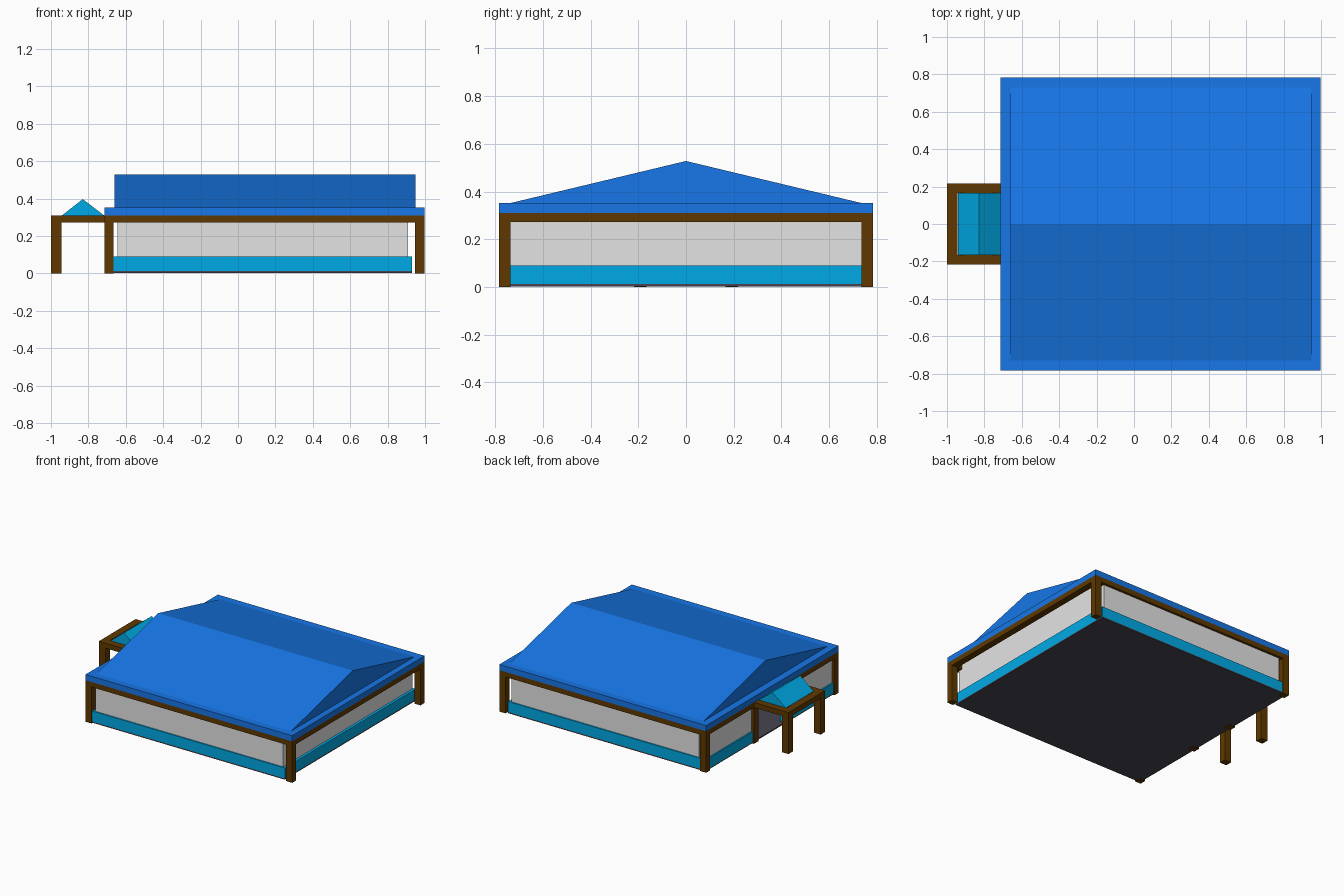
import bpy, bmesh

if "Cube" in bpy.data.objects:
    bpy.data.objects.remove(bpy.data.objects["Cube"])


def mat(name, r, g, b):
    lin = lambda c: c / 12.92 if c <= 0.04045 else ((c + 0.055) / 1.055) ** 2.4
    m = bpy.data.materials.new(name)
    m.diffuse_color = (lin(r / 255), lin(g / 255), lin(b / 255), 1)
    m.use_nodes = True
    m.node_tree.nodes["Principled BSDF"].inputs["Base Color"].default_value = m.diffuse_color
    return m


BLUE = mat("roof blue", 24, 123, 238)
TEAL = mat("wall teal", 0, 170, 230)
GRAY = mat("panel gray", 228, 228, 228)
BROWN = mat("timber brown", 96, 57, 0)
DARK = mat("floor dark", 71, 68, 79)


def finish(bm, name, m):
    bmesh.ops.recalc_face_normals(bm, faces=bm.faces)
    me = bpy.data.meshes.new(name)
    bm.to_mesh(me)
    bm.free()
    me.materials.append(m)
    ob = bpy.data.objects.new(name, me)
    bpy.context.collection.objects.link(ob)
    return ob


def box(name, m, x0, x1, y0, y1, z0, z1):
    bm = bmesh.new()
    bmesh.ops.create_cube(bm, size=1)
    for v in bm.verts:
        v.co = (x0 if v.co.x < 0 else x1, y0 if v.co.y < 0 else y1, z0 if v.co.z < 0 else z1)
    return finish(bm, name, m)


def prism(name, m, tri, offset):
    bm = bmesh.new()
    f = bm.faces.new([bm.verts.new(p) for p in tri])
    ext = bmesh.ops.extrude_face_region(bm, geom=[f], use_keep_orig=True)
    verts = [g for g in ext["geom"] if isinstance(g, bmesh.types.BMVert)]
    bmesh.ops.translate(bm, verts=verts, vec=offset)
    return finish(bm, name, m)


# Floor
box("floor", DARK, -0.703, 0.93, -0.775, 0.775, 0.003, 0.012)

# Main roof: slab and gable
box("roof_slab", BLUE, -0.715, 0.997, -0.783, 0.783, 0.31, 0.353)
prism("gable_roof", BLUE, [(-0.66, -0.735, 0.352), (-0.66, 0.735, 0.352), (-0.66, 0, 0.528)],
      (1.61, 0, 0))

# Timber beams around the top of the walls
for x0, x1, n in ((-0.715, -0.665, "left"), (0.947, 0.997, "right")):
    box(n + "_beam", BROWN, x0, x1, -0.783, 0.783, 0.272, 0.31)

for s, n in ((-1, "front"), (1, "back")):
    def yr(a, b):
        return sorted((s * a, s * b))
    # Long beam and corner posts
    box(n + "_beam", BROWN, -0.665, 0.947, *yr(0.735, 0.783), 0.272, 0.31)
    box(n + "_left_post", BROWN, -0.715, -0.665, *yr(0.735, 0.783), 0, 0.272)
    box(n + "_right_post", BROWN, 0.947, 0.997, *yr(0.735, 0.783), 0, 0.272)
    # Front and back walls, set between the posts
    box(n + "_low_wall", TEAL, -0.665, 0.93, *yr(0.735, 0.775), 0.012, 0.09)
    box(n + "_panel", GRAY, -0.645, 0.91, *yr(0.745, 0.765), 0.09, 0.275)
    # Left wall halves, either side of the doorway
    box(n + "_entry_low_wall", TEAL, -0.705, -0.665, *yr(0.165, 0.735), 0.012, 0.09)
    box(n + "_entry_panel", GRAY, -0.695, -0.675, *yr(0.165, 0.735), 0.09, 0.275)
    # Porch posts and side beam
    box(n + "_porch_outer_post", BROWN, -1.0, -0.945, *yr(0.165, 0.217), 0, 0.272)
    box(n + "_porch_inner_post", BROWN, -0.715, -0.665, *yr(0.165, 0.217), 0, 0.272)
    box(n + "_porch_beam", BROWN, -0.945, -0.715, *yr(0.165, 0.217), 0.272, 0.31)

# Right wall
box("right_low_wall", TEAL, 0.89, 0.93, -0.735, 0.735, 0.012, 0.09)
box("right_panel", GRAY, 0.89, 0.91, -0.745, 0.745, 0.09, 0.31)

# Porch outer beam and small tent roof
box("porch_outer_beam", BROWN, -1.0, -0.945, -0.217, 0.217, 0.272, 0.31)
prism("porch_roof", TEAL, [(-0.942, -0.165, 0.309), (-0.715, -0.165, 0.309), (-0.83, -0.165, 0.397)],
      (0, 0.33, 0))
